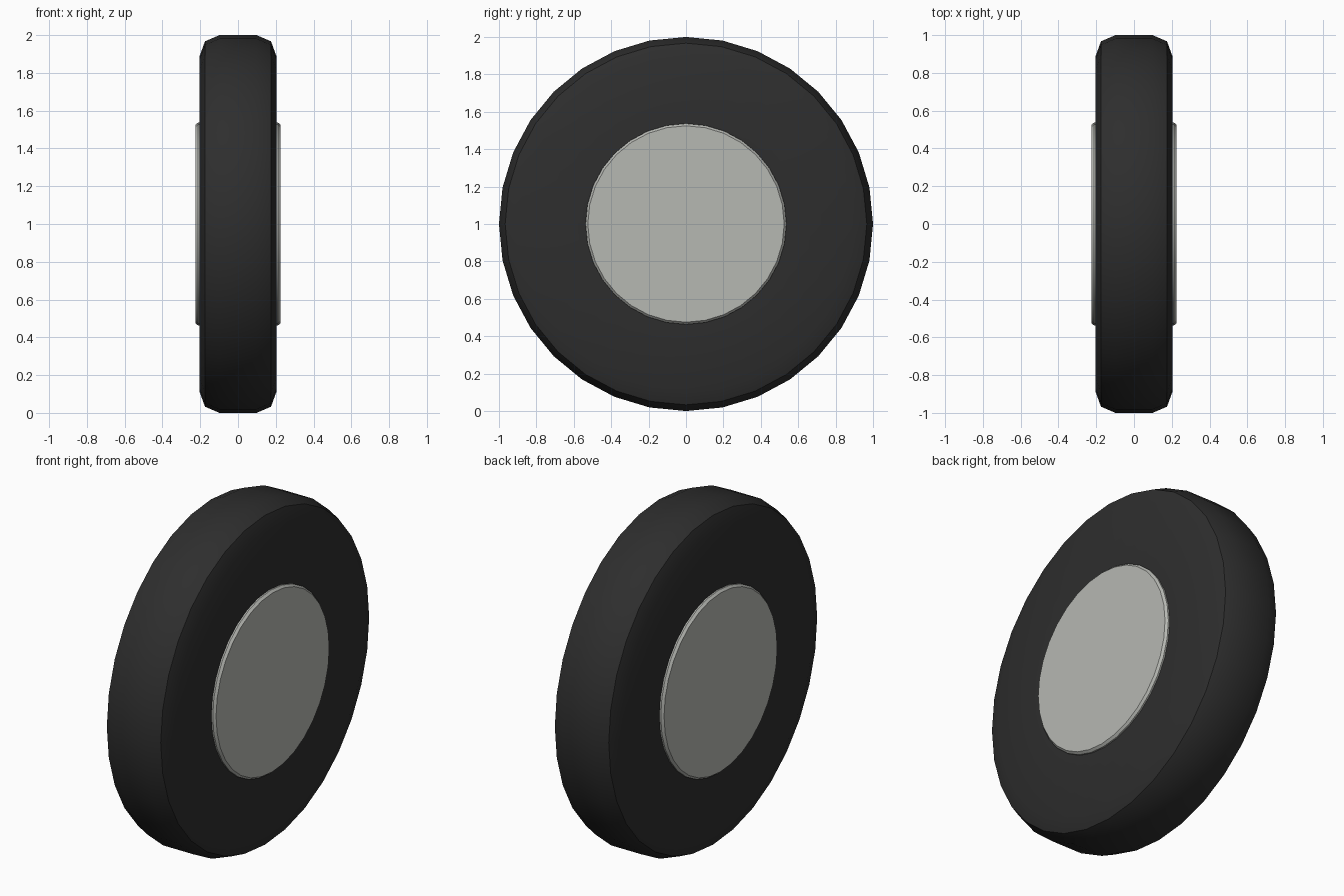
import bpy, bmesh, math

SIDES = 32
AXLE_HEIGHT = 1.0

cube = bpy.data.objects.get("Cube")
if cube:
    bpy.data.objects.remove(cube)


def make_material(name, colour):
    mat = bpy.data.materials.new(name)
    mat.use_nodes = True
    mat.diffuse_color = colour
    bsdf = mat.node_tree.nodes["Principled BSDF"]
    bsdf.inputs["Base Color"].default_value = colour
    bsdf.inputs["Roughness"].default_value = 0.7
    return mat


def lathe(name, half_profile, mat, angle):
    """Spin a mirrored (x, radius) profile around the axle."""
    profile = half_profile + [(-x, r) for x, r in reversed(half_profile)]
    bm = bmesh.new()
    rings = []
    for x, r in profile:
        ring = []
        for i in range(SIDES):
            a = math.tau * i / SIDES
            ring.append(bm.verts.new((x, r * math.sin(a), r * math.cos(a))))
        rings.append(ring)
    for a, b in zip(rings, rings[1:]):
        for i in range(SIDES):
            j = (i + 1) % SIDES
            bm.faces.new((a[i], a[j], b[j], b[i]))
    bm.faces.new(rings[0])
    bm.faces.new(rings[-1])
    bmesh.ops.recalc_face_normals(bm, faces=bm.faces)
    mesh = bpy.data.meshes.new(name)
    bm.to_mesh(mesh)
    bm.free()
    mesh.materials.append(mat)
    obj = bpy.data.objects.new(name, mesh)
    obj.location.z = AXLE_HEIGHT
    bpy.context.collection.objects.link(obj)
    bpy.ops.object.select_all(action="DESELECT")
    obj.select_set(True)
    bpy.context.view_layer.objects.active = obj
    bpy.ops.object.shade_smooth_by_angle(angle=math.radians(angle))
    return obj


rubber = make_material("black_rubber", (0.027, 0.027, 0.027, 1))
metal = make_material("light_grey_metal", (0.47, 0.48, 0.45, 1))

# Tyre with rounded shoulders
lathe("tyre", [(0.203, 0.52), (0.203, 0.89), (0.175, 0.967), (0.098, 1.0)], rubber, 35)

# Hub running through the tyre, with a bevelled cap on each side
lathe("hub", [(0.225, 0.525), (0.212, 0.537)], metal, 30)
